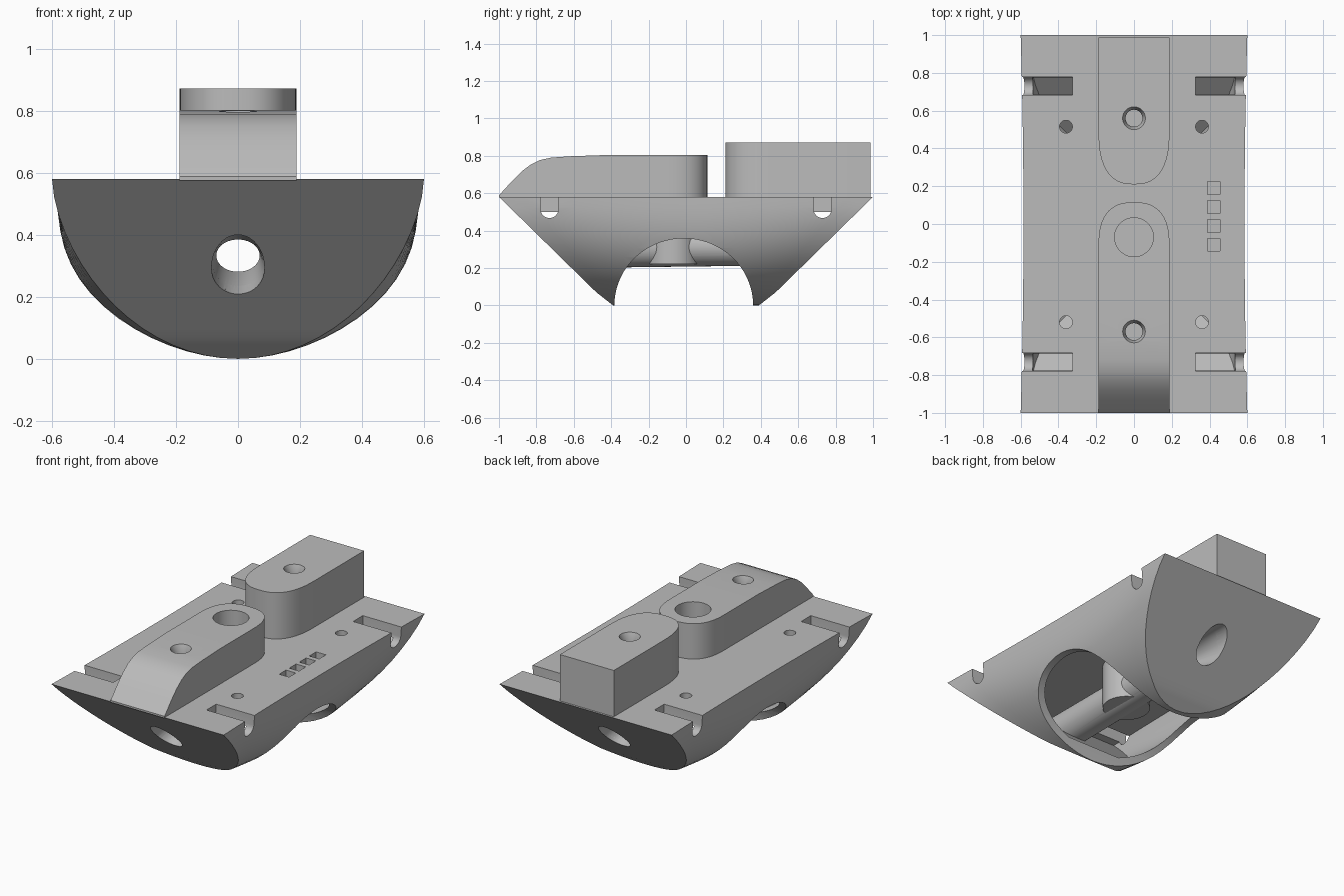
import bpy, bmesh, math
from mathutils import Matrix

if "Cube" in bpy.data.objects:
    bpy.data.objects.remove(bpy.data.objects["Cube"], do_unlink=True)

grey = bpy.data.materials.new("plain grey")
grey.use_nodes = True
colour = (0.5, 0.5, 0.5, 1)
grey.diffuse_color = colour
grey.node_tree.nodes["Principled BSDF"].inputs["Base Color"].default_value = colour

H = 0.58  # deck height


def finish(name, bm):
    bmesh.ops.recalc_face_normals(bm, faces=bm.faces)
    mesh = bpy.data.meshes.new(name)
    bm.to_mesh(mesh)
    bm.free()
    mesh.materials.append(grey)
    obj = bpy.data.objects.new(name, mesh)
    bpy.context.collection.objects.link(obj)
    return obj


def loft(name, rings):
    """Closed skin over equal rings of points, with flat ends."""
    bm = bmesh.new()
    rows = [[bm.verts.new(p) for p in ring] for ring in rings]
    n = len(rows[0])
    for a, b in zip(rows, rows[1:]):
        for i in range(n):
            k = (i + 1) % n
            bm.faces.new((a[i], a[k], b[k], b[i]))
    bm.faces.new(rows[0])
    bm.faces.new(rows[-1])
    return finish(name, bm)


def cone(name, x, y, z0, z1, r0, r1):
    bm = bmesh.new()
    bmesh.ops.create_cone(bm, cap_ends=True, segments=40, radius1=r0, radius2=r1, depth=z1 - z0,
                          matrix=Matrix.Translation((x, y, (z0 + z1) / 2)))
    return finish(name, bm)


def box(name, centre, size):
    bm = bmesh.new()
    bmesh.ops.create_cube(bm, size=1, matrix=Matrix.Translation(centre) @ Matrix.Diagonal((*size, 1)))
    return finish(name, bm)


def combine(obj, other, operation="DIFFERENCE"):
    mod = obj.modifiers.new("combine", "BOOLEAN")
    mod.operation, mod.solver, mod.object = operation, "EXACT", other
    bpy.context.view_layer.update()
    graph = bpy.context.evaluated_depsgraph_get()
    mesh = bpy.data.meshes.new_from_object(obj.evaluated_get(graph))
    obj.modifiers.clear()
    obj.data = mesh
    bpy.data.objects.remove(other, do_unlink=True)


def boat(name, wide=1.0, long=1.0, base=0.0, top=H, steps=16, spans=16):
    """Rounded underside with sloping ends, narrower towards the ends."""
    bm = bmesh.new()
    loops = []
    for j in range(spans + 1):
        s = 2 * j / spans - 1
        half = []
        for i in range(steps + 1):
            u = math.sin(math.pi / 2 * i / steps)
            z = H * (1 - u)
            length = 1 - (H - z) * 1.02 if z > 0.07 else 0.39 + z * 1.28
            mid = 0.585 * math.sqrt(max(0, 1 - u ** 2.6))
            end = 0.6 * math.sqrt(max(0, 1 - u ** 1.65))
            w = mid + (end - mid) * s * s
            half.append((w * wide, s * length * long, base + z * (top - base) / H))
        points = half + [(-x, y, z) for x, y, z in reversed(half[:-1])]
        loops.append([bm.verts.new(p) for p in points])
    n = 2 * steps + 1
    for a, b in zip(loops, loops[1:]):
        for i in range(n):
            k = (i + 1) % n
            bm.faces.new((a[i], a[k], b[k], b[i]))
    for row in (loops[0], loops[-1]):
        for i in range(steps - 1):
            bm.faces.new((row[i], row[i + 1], row[n - 2 - i], row[n - 1 - i]))
        bm.faces.new(row[steps - 1:steps + 2])
    return finish(name, bm)


def pipe(name, stations, slant=0):
    """Elliptical pipe along y; each station is y, z, half width, half height."""
    rings = []
    for y, z, rx, rz in stations:
        lean = slant * (1 if y > 0 else -1)
        angles = [math.tau * i / 40 for i in range(40)]
        rings.append([(rx * math.cos(a), y + lean * rz * math.sin(a), z + rz * math.sin(a)) for a in angles])
    return loft(name, rings)


def tunnel():
    return pipe("tunnel_cutter", [(-1, 0.295, 0.087, 0.105), (-0.68, 0.295, 0.085, 0.105),
                                  (-0.4, 0.333, 0.07, 0.052), (0.4, 0.333, 0.07, 0.052),
                                  (0.68, 0.295, 0.085, 0.105), (1, 0.295, 0.087, 0.105)])


# Hollow hull with an arch across its underside
hull = boat("hull")
combine(hull, boat("cavity_cutter", 0.9, 0.83, 0.05, 0.5))
ring = [(-0.012 + 0.371 * math.cos(math.tau * i / 72), 0.358 * math.sin(math.tau * i / 72)) for i in range(72)]
combine(hull, loft("arch_cutter", [[(x, y, z) for y, z in ring] for x in (-0.8, 0.8)]))
combine(hull, tunnel())

# Strap slots, small deck holes and square pockets
for side in (-1, 1):
    for y in (-0.73, 0.73):
        arc = [math.pi + math.pi * i / 16 for i in range(17)]
        slot = [(y + 0.048 * math.cos(a), 0.515 + 0.048 * math.sin(a)) for a in arc]
        slot = [(y - 0.048, 0.7)] + slot + [(y + 0.048, 0.7)]
        combine(hull, loft("slot_cutter", [[(side * x, a, b) for a, b in slot] for x in (0.325, 0.8)]))
    for y in (-0.52, 0.515):
        combine(hull, cone("hole_cutter", side * 0.36, y, 0.45, 0.7, 0.034, 0.034))
for i in range(4):
    combine(hull, box("pocket_cutter", (0.422, 0.19 - 0.1 * i, 0.6), (0.068, 0.068, 0.12)))

# Inner pipe and hanging post
inner_pipe = pipe("inner_pipe", [(-0.7, 0.31, 0.11, 0.11), (0.7, 0.315, 0.11, 0.1)], 1)
combine(inner_pipe, cone("post", 0, -0.07, 0.22, 0.52, 0.14, 0.14), "UNION")
combine(inner_pipe, tunnel())


def block(name, back, shoulder, nose, top):
    """Upright block with one rounded end."""
    outline = [(0.188, back)]
    for i in range(33):
        a = math.pi * i / 32
        c, s = math.cos(a), math.sin(a)
        outline.append((math.copysign(0.188 * abs(c) ** 0.78, c), shoulder + (nose - shoulder) * abs(s) ** 0.78))
    outline.append((-0.188, back))
    return loft(name, [[(x, y, z) for x, y in outline] for z in (0.576, top)])


def screw_hole(obj, y, top):
    combine(obj, cone("drill_cutter", 0, y, 0.6, top + 0.02, 0.045, 0.045))
    combine(obj, cone("sink_cutter", 0, y, top - 0.04, top + 0.004, 0.045, 0.062))


# Rear block
rear_block = block("rear_block", 0.987, 0.5, 0.21, 0.872)
screw_hole(rear_block, 0.56, 0.872)

# Front block with a sloping nose
front_block = block("front_block", -1, -0.12, 0.115, 0.803)
nose = [(-1.1, 0.5), (-1, 0.588), (-0.93, 0.665), (-0.88, 0.715), (-0.83, 0.753), (-0.78, 0.777),
        (-0.72, 0.79), (-0.62, 0.797), (-0.45, 0.803), (-0.45, 0.9), (-1.1, 0.9)]
combine(front_block, loft("nose_cutter", [[(x, y, z) for y, z in nose] for x in (-0.4, 0.4)]))
screw_hole(front_block, -0.57, 0.8)
combine(front_block, cone("bore_cutter", 0, -0.07, 0.6, 0.9, 0.103, 0.103))

# Smooth curved faces, keep hard edges
for obj in (hull, inner_pipe, rear_block, front_block):
    bpy.ops.object.select_all(action="DESELECT")
    obj.select_set(True)
    bpy.context.view_layer.objects.active = obj
    bpy.ops.object.shade_smooth_by_angle(angle=math.radians(25))
